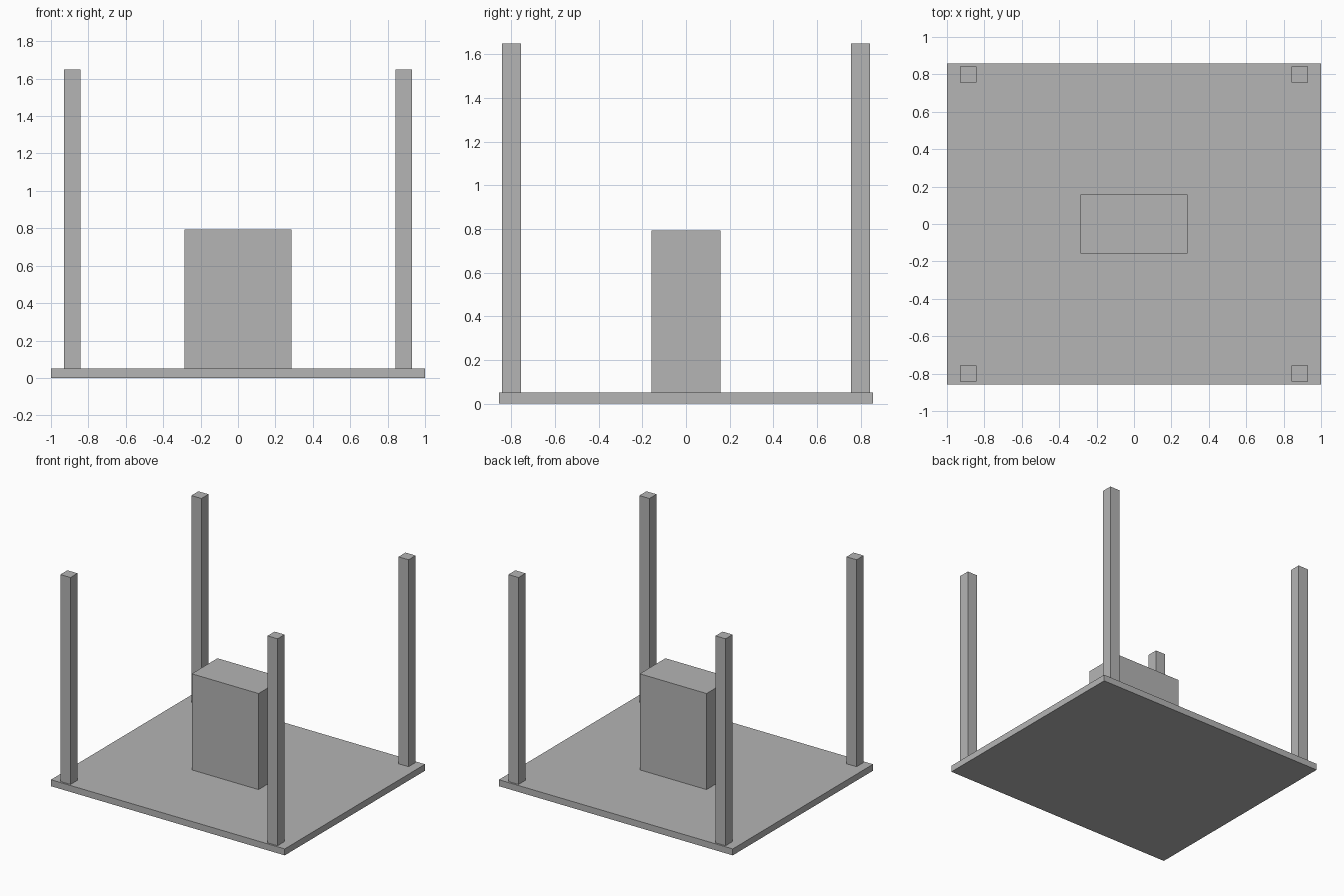
import bpy

if "Cube" in bpy.data.objects:
    bpy.data.objects.remove(bpy.data.objects["Cube"])

# Single grey for every part
grey = bpy.data.materials.new("plain grey")
grey.diffuse_color = (0.46, 0.46, 0.46, 1.0)
grey.use_nodes = True
grey.node_tree.nodes["Principled BSDF"].inputs["Base Color"].default_value = grey.diffuse_color


def box(name, x, y, z0, z1, width, depth):
    """Axis-aligned box standing between z0 and z1."""
    bpy.ops.mesh.primitive_cube_add(size=1, location=(x, y, (z0 + z1) / 2))
    obj = bpy.context.object
    obj.name = name
    obj.scale = (width, depth, z1 - z0)
    bpy.ops.object.transform_apply(location=False, rotation=False, scale=True)
    obj.data.materials.append(grey)
    return obj


FLOOR = 0.05

# Floor slab
box("floor_slab", 0, 0, 0, FLOOR, 2.0, 1.714)

# Central block
box("centre_block", 0, 0, FLOOR, 0.793, 0.571, 0.314)

# Four corner posts
for side, sx in (("left", -1), ("right", 1)):
    for end, sy in (("front", -1), ("back", 1)):
        box(f"{end}_{side}_post", sx * 0.886, sy * 0.8, FLOOR, 1.65, 0.086, 0.086)
